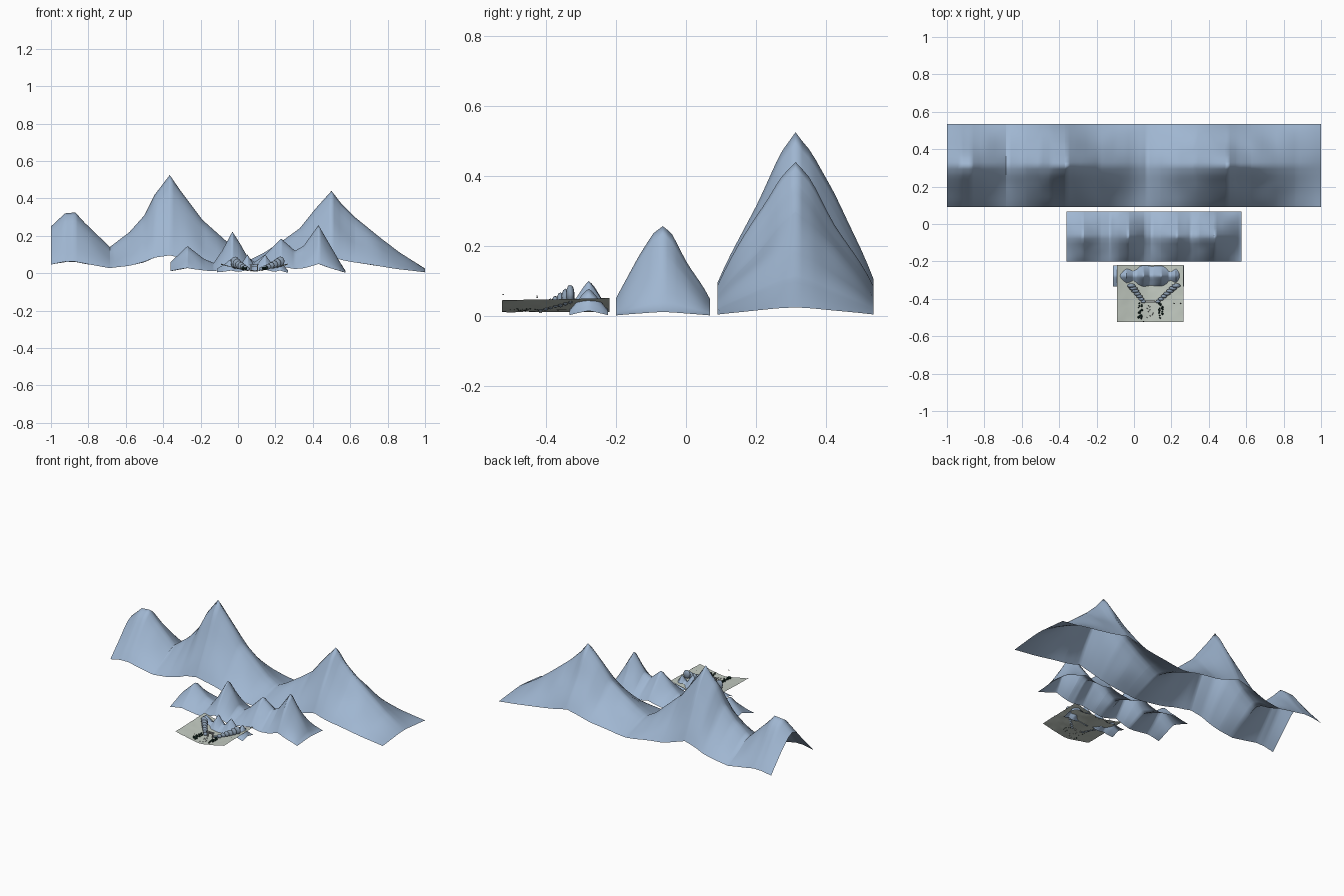
import bpy, bmesh, math, random
from mathutils import Vector, noise

if "Cube" in bpy.data.objects:
    bpy.data.objects.remove(bpy.data.objects["Cube"])

random.seed(4)


def material(name, r, g, b):
    m = bpy.data.materials.new(name)
    m.diffuse_color = (r, g, b, 1)
    m.use_nodes = True
    m.node_tree.nodes["Principled BSDF"].inputs["Base Color"].default_value = m.diffuse_color
    return m


MIST_BLUE = material("mist blue", 0.35, 0.47, 0.64)
MEADOW = material("pale meadow", 0.55, 0.60, 0.54)
SLATE = material("slate blue", 0.27, 0.35, 0.45)
PINE = material("dark pine", 0.012, 0.04, 0.03)
STONE = material("grey stone", 0.30, 0.32, 0.32)
INK = material("ink", 0.02, 0.02, 0.025)


def interp(pts, x):
    for (x0, y0), (x1, y1) in zip(pts, pts[1:]):
        if x <= x1:
            return y0 + (y1 - y0) * max(0, (x - x0) / (x1 - x0))
    return pts[-1][1]


def finish(name, bm, mat, smooth=True):
    me = bpy.data.meshes.new(name)
    bm.normal_update()
    bm.to_mesh(me)
    bm.free()
    me.materials.append(mat)
    for p in me.polygons:
        p.use_smooth = smooth
    ob = bpy.data.objects.new(name, me)
    bpy.context.collection.objects.link(ob)
    return ob


def sheet(name, xs, ys, height, mat):
    """Open grid surface whose z comes from height(x, y)."""
    bm = bmesh.new()
    rows = [[bm.verts.new((x, y, height(x, y))) for x in xs] for y in ys]
    for a, b in zip(rows, rows[1:]):
        for i in range(len(xs) - 1):
            bm.faces.new((a[i], a[i + 1], b[i + 1], b[i]))
    return finish(name, bm, mat)


def span(a, b, n):
    return [a + (b - a) * i / n for i in range(n + 1)]


# Cross-section shared by all ridges: distance from crest -> share of height
SLOPE = [(0, 1), (.2, .9), (.45, .68), (.72, .45), (.88, .31), (1, .19)]


def ridge(name, crest, y0, y1, nx, ny, rough):
    yc, half = (y0 + y1) / 2, (y1 - y0) / 2

    def height(x, y):
        t = abs(y - yc) / half
        fold = noise.noise(Vector((x * 9 / half * .22, y * 1.5 / half, half * 7)))
        z = interp(crest, x) * interp(SLOPE, t)
        return max(0.002, z * (1 + rough * fold * min(1, t * 2)))

    xs = sorted(set(span(crest[0][0], crest[-1][0], nx) + [p[0] for p in crest]))
    return sheet(name, xs, span(y0, y1, ny), height, MIST_BLUE)


# Far, middle and near mountain ridges
ridge("far_mountains", [
    (-1, .25), (-.925, .32), (-.87, .325), (-.82, .27), (-.685, .14), (-.58, .22),
    (-.5, .31), (-.445, .42), (-.365, .525), (-.31, .445), (-.19, .285), (-.1, .205),
    (0, .115), (.07, .075), (.14, .11), (.24, .175), (.33, .24), (.41, .34), (.5, .44),
    (.55, .375), (.625, .3), (.76, .19), (.865, .11), (1, .025)], .09, .535, 70, 24, .1)
ridge("middle_mountains", [
    (-.36, .06), (-.27, .145), (-.18, .075), (-.13, .055), (-.085, .12), (-.03, .222),
    (.01, .16), (.055, .08), (.09, .06), (.145, .1), (.23, .185), (.305, .12),
    (.35, .145), (.43, .257), (.475, .18), (.545, .06), (.575, .012)],
    -.2, .068, 50, 20, .1)
ridge("near_hills", [
    (-.113, .025), (-.075, .045), (-.04, .075), (-.005, .04), (.015, .045), (.05, .1),
    (.085, .045), (.1, .045), (.145, .1), (.185, .045), (.2, .045), (.225, .078),
    (.25, .035), (.267, .015)], -.333, -.222, 36, 14, .08)

# Valley floor: shallow trough rising to both sides
CX = .087


def ground_z(x, y):
    t = abs(x - CX) / .178
    ripple = noise.noise(Vector((x * 25, y * 25, 3))) * .0025
    return .012 + (.033 + .02 * (y + .53)) * t ** 1.3 + ripple


sheet("valley_floor", span(-.091, .265, 20), span(-.525, -.218, 18), ground_z, MEADOW)


def blob(bm, pos, size, sub=2, wobble=.12):
    """Lumpy ellipsoid."""
    vs = bmesh.ops.create_icosphere(bm, subdivisions=sub, radius=1)["verts"]
    off = Vector(pos) * 50
    for v in vs:
        k = 1 + wobble * noise.noise(v.co * 1.3 + off)
        v.co = Vector(p + c * s * k for p, c, s in zip(pos, v.co, size))


# Two rows of standing boulders closing in on the gate, tallest at the back
bm = bmesh.new()
for xa, xb in ((-.015, .05), (.225, .128)):
    for i in range(7):
        t = i / 6
        x, y = xa + (xb - xa) * t, -.33 - .085 * t
        base, top = ground_z(x, y) - .005, .09 - .055 * t ** .8
        blob(bm, (x, y, (base + top) / 2),
             (.024 - .01 * t, .012 - .003 * t, max(.008, (top - base) / 2)))
finish("boulders", bm, SLATE)

# Pine groves on both sides of the path
bm = bmesh.new()
for side in (-1, 1):
    for i in range(20):
        y = -.42 - .085 * random.random()
        x = CX + side * (.055 + random.uniform(-.012, .012))
        r = random.uniform(.004, .007)
        blob(bm, (x, y, ground_z(x, y) + r * 1.1), (r, r, r * 1.4), 1)
finish("pine_groves", bm, PINE, False)


def box(bm, pos, size):
    vs = bmesh.ops.create_cube(bm, size=1)["verts"]
    for v in vs:
        v.co = Vector(p + c * s for p, c, s in zip(pos, v.co, size))


# Stone gate at the end of the valley
bm = bmesh.new()
for dx in (-.018, .018):
    box(bm, (CX + dx, -.415, .026), (.006, .008, .034))
box(bm, (CX, -.415, .045), (.052, .012, .005))
box(bm, (CX, -.415, .036), (.04, .006, .003))
finish("gate", bm, STONE, False)

# Path stones
bm = bmesh.new()
for i in range(9):
    x, y = CX + random.uniform(-.018, .018), -.435 - .008 * i
    blob(bm, (x, y, ground_z(x, y) + .001), (.004, .003, .002), 1)
finish("path_stones", bm, STONE)

# Tiny birds: two thin wings each
bm = bmesh.new()
for x, y, z in ((.25, -.425, .056), (.215, -.425, .052), (.05, -.522, .061)):
    for s in (-1, 1):
        bm.faces.new([bm.verts.new(c) for c in (
            (x, y - .002, z), (x + s * .008, y, z + .004), (x, y + .003, z))])
finish("birds", bm, INK, False)
